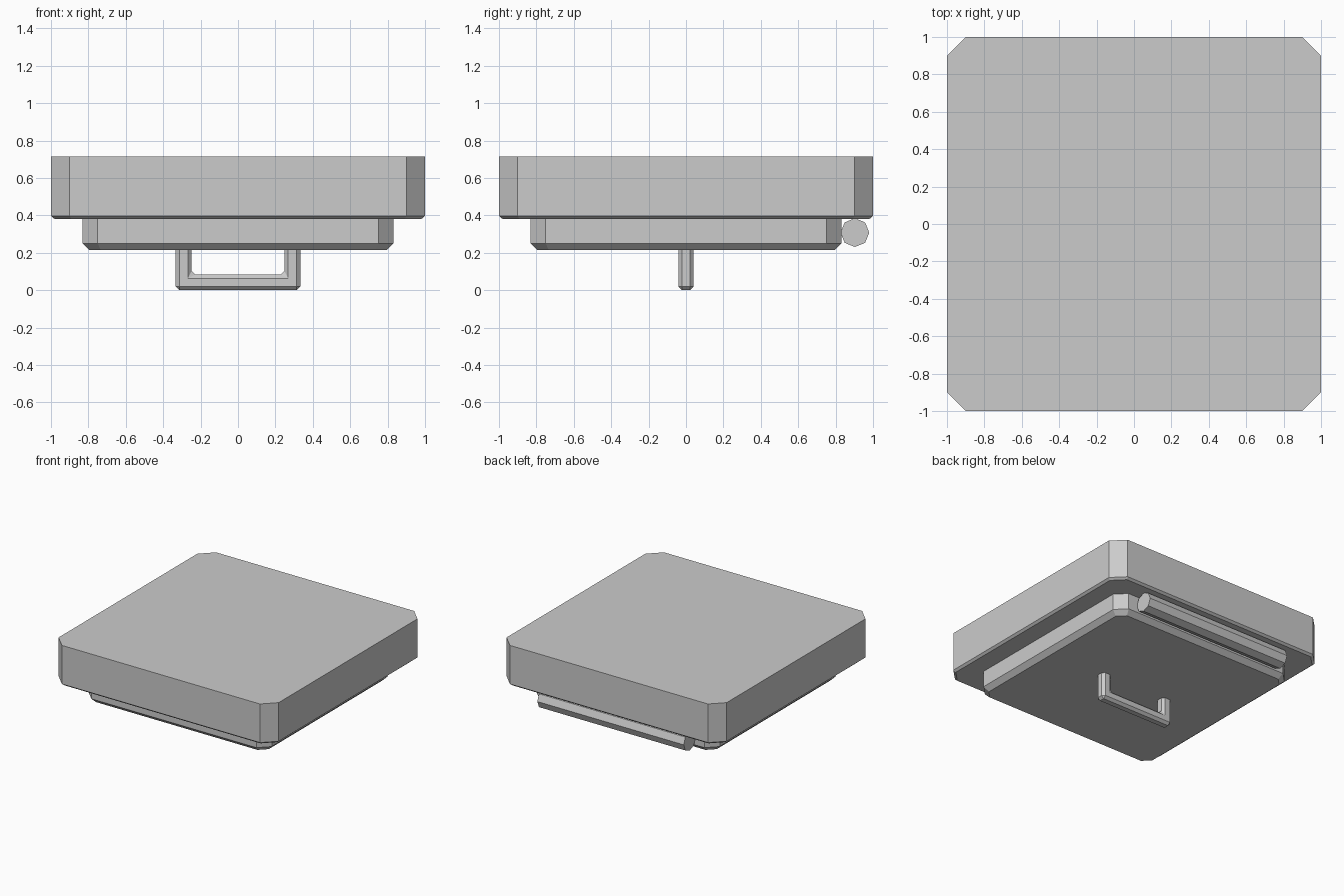
import bpy, bmesh, math

if "Cube" in bpy.data.objects:
    bpy.data.objects.remove(bpy.data.objects["Cube"])


def new_object(name, bm):
    bmesh.ops.recalc_face_normals(bm, faces=bm.faces)
    mesh = bpy.data.meshes.new(name)
    bm.to_mesh(mesh)
    bm.free()
    ob = bpy.data.objects.new(name, mesh)
    bpy.context.collection.objects.link(ob)
    return ob


def octagon(half, cut, z):
    # square outline with clipped corners
    a, b = half, half - cut
    return [(x, y, z) for x, y in ((a, -b), (a, b), (b, a), (-b, a),
                                   (-a, b), (-a, -b), (-b, -a), (b, -a))]


def plate(name, half, cut, z0, z1, inset, rise):
    # clipped square slab with a bevelled lower rim
    low_cut = cut - inset * (2 - math.sqrt(2))
    bm = bmesh.new()
    rings = [[bm.verts.new(p) for p in octagon(*args)] for args in
             ((half - inset, low_cut, z0), (half, cut, z0 + rise), (half, cut, z1))]
    for lo, hi in zip(rings, rings[1:]):
        for i in range(8):
            j = (i + 1) % 8
            bm.faces.new((lo[i], lo[j], hi[j], hi[i]))
    bm.faces.new(rings[0][::-1])
    bm.faces.new(rings[-1])
    return new_object(name, bm)


# thick upper slab and the smaller plate below it
plate("hatch_slab", 1.0, 0.10, 0.382, 0.714, 0.018, 0.015)
plate("inner_plate", 0.832, 0.082, 0.214, 0.384, 0.038, 0.037)

# eight-sided hinge barrel along the back
bpy.ops.mesh.primitive_cylinder_add(vertices=8, radius=0.077, depth=1.33,
                                    location=(0, 0.903, 0.308),
                                    rotation=(0, math.pi / 2, 0))
bpy.context.object.name = "hinge_barrel"

# U-shaped handle underneath, with bevelled edges
profile = [(-0.333, 0.25), (-0.333, 0), (0.333, 0), (0.333, 0.25),
           (0.248, 0.25), (0.248, 0.083), (-0.248, 0.083), (-0.248, 0.25)]
bm = bmesh.new()
face = bm.faces.new([bm.verts.new((x, -0.041, z)) for x, z in profile])
extruded = bmesh.ops.extrude_face_region(bm, geom=[face])
bmesh.ops.translate(bm, vec=(0, 0.082, 0),
                    verts=[g for g in extruded["geom"] if isinstance(g, bmesh.types.BMVert)])
handle = new_object("pull_handle", bm)
bevel = handle.modifiers.new("edge_bevel", "BEVEL")
bevel.width = 0.02
bevel.segments = 1
